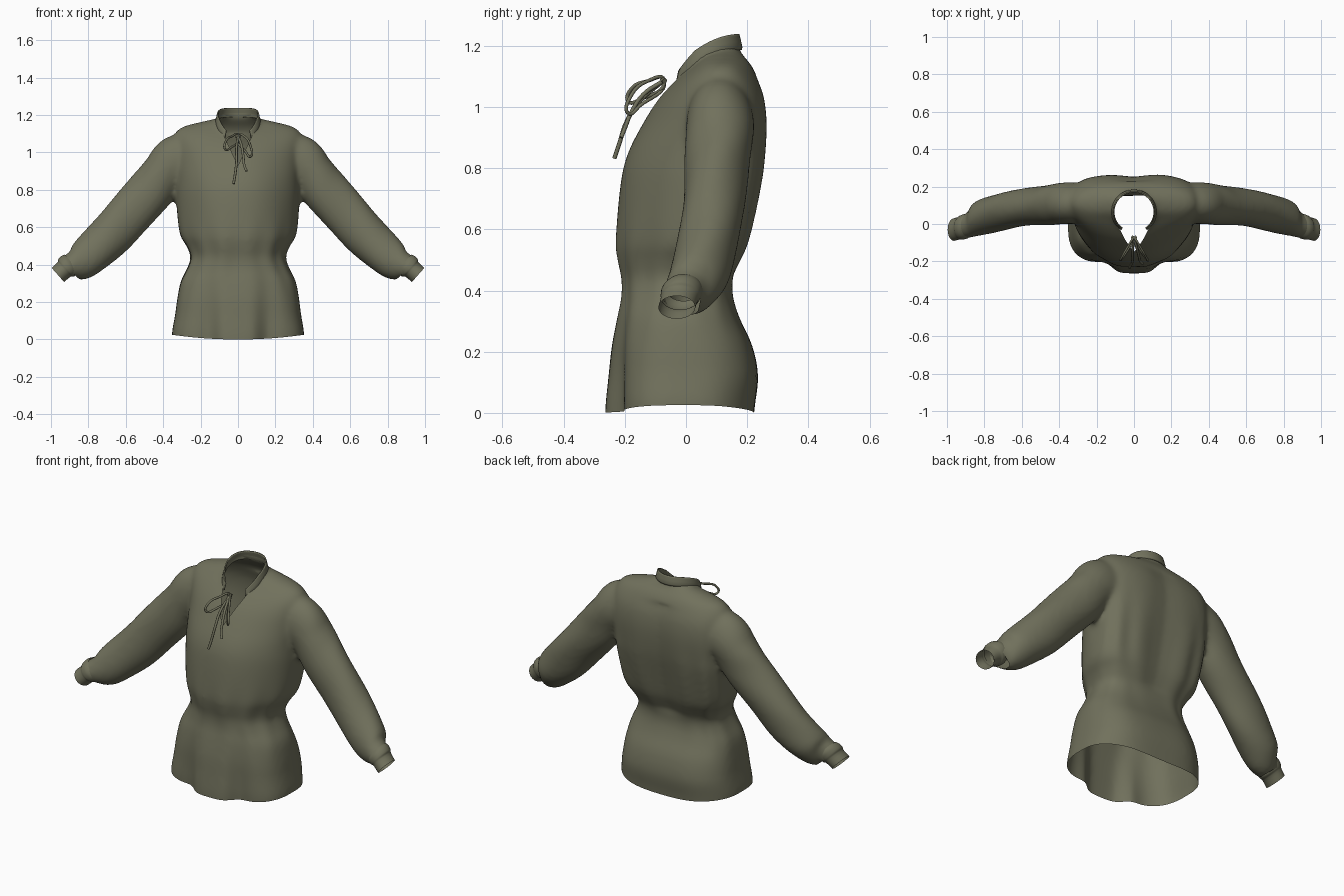
import bpy, bmesh
from math import sin, cos, pi, exp, radians, copysign
from mathutils import Vector

old = bpy.data.objects.get("Cube")
if old:
    bpy.data.objects.remove(old, do_unlink=True)

# One cloth colour
cloth = bpy.data.materials.new("olive cloth")
cloth.use_nodes = True
COLOUR = (0.165, 0.165, 0.108, 1)
cloth.diffuse_color = COLOUR
shader = cloth.node_tree.nodes["Principled BSDF"]
shader.inputs["Base Color"].default_value = COLOUR
shader.inputs["Roughness"].default_value = 0.9


def resample(keys, steps):
    """Smooth curve through tuples of any length."""
    out = []
    last = len(keys) - 1
    for i in range(last):
        a, b, c, d = (keys[max(0, min(last, i + k))] for k in (-1, 0, 1, 2))
        for s in range(steps):
            t = s / steps
            out.append([q + 0.5 * t * (r - p + t * (2*p - 5*q + 4*r - u + t * (3*(q - r) + u - p)))
                        for p, q, r, u in zip(a, b, c, d)])
    return out + [list(keys[-1])]


def loft(bm, rings, closed=True, caps=True):
    rows = [[bm.verts.new(p) for p in ring] for ring in rings]
    n = len(rows[0])
    for lo, hi in zip(rows, rows[1:]):
        for j in range(n if closed else n - 1):
            k = (j + 1) % n
            bm.faces.new((lo[j], lo[k], hi[k], hi[j]))
    if caps:
        bm.faces.new(rows[0][::-1])
        bm.faces.new(rows[-1])


def make(name, bm):
    bmesh.ops.recalc_face_normals(bm, faces=bm.faces[:])
    mesh = bpy.data.meshes.new(name)
    bm.to_mesh(mesh)
    bm.free()
    obj = bpy.data.objects.new(name, mesh)
    bpy.context.collection.objects.link(obj)
    mesh.materials.append(cloth)
    return obj


def smooth(obj, angle=50):
    bpy.ops.object.select_all(action='DESELECT')
    obj.select_set(True)
    bpy.context.view_layer.objects.active = obj
    bpy.ops.object.shade_smooth_by_angle(angle=radians(angle))


def torso_ring(z, w, front, mid, back, front_e, back_e, n=96):
    """Rounded section with a hem pleat, a spine hollow and gathered folds."""
    gather = exp(-((z - 0.44) / 0.15) ** 2)
    drape = exp(-((z - 0.6) / 0.22) ** 2)
    ring = []
    for i in range(n):
        a = 2 * pi * i / n
        c, s = cos(a), sin(a)
        e, deep = (back_e, back - mid) if s > 0 else (front_e, mid - front)
        fold = 1 + 0.02 * gather * sin(13 * a + 0.6) + 0.006 * sin(7 * a + 5 * z)
        if s > 0:
            fold += 0.04 * drape * s * cos(12 * (a - pi / 2) + pi)
        x = w * copysign(abs(c) ** e, c) * (1 + (fold - 1) * 0.5)
        y = deep * copysign(abs(s) ** e, s) * fold
        if s < 0 and z < 0.4:
            t = max(0, min(1, (abs(x) - 0.07) / 0.09))
            dent = 0.035 * t * t * (3 - 2*t) + 0.02 * exp(-((abs(x) - 0.16) / 0.05) ** 2)
            y += dent * (1 - max(z, 0) / 0.4) * abs(s)
        if s > 0 and 0.45 < z < 1.1:
            y -= 0.012 * exp(-(x / 0.07) ** 2)
        ring.append((x, mid + y, z))
    return ring


# Torso keys: height, half width, front, widest line, back, front and back squareness
torso = [(-.05, .352, -.262, -.02, .22, .72, .7), (.02, .352, -.262, -.02, .226, .72, .7),
         (.12, .338, -.252, -.01, .237, .72, .7), (.22, .325, -.242, -.01, .217, .75, .7),
         (.31, .307, -.226, -.01, .175, .8, .7), (.38, .273, -.212, 0, .153, .85, .68),
         (.44, .254, -.212, .01, .154, .9, .65), (.5, .276, -.225, .03, .18, .95, .62),
         (.57, .313, -.232, .055, .207, 1, .6), (.75, .33, -.215, .08, .246, 1, .56),
         (.85, .332, -.19, .09, .26, 1, .58), (.95, .338, -.138, .1, .265, 1, .6),
         (1.03, .343, -.087, .1, .257, 1, .65), (1.09, .34, -.032, .1, .237, 1, .75),
         (1.135, .3, .02, .11, .215, 1, .9), (1.165, .19, .05, .12, .19, 1, 1),
         (1.185, .1, .09, .13, .175, 1, 1)]

# Sleeve keys: centre x, y, z, half width across, half depth
sleeve = [(.18, .11, 1.02, .1, .09), (.32, .11, .957, .137, .11), (.4, .108, .88, .124, .11),
          (.474, .1, .786, .126, .106), (.59, .088, .66, .122, .1), (.698, .068, .54, .118, .1),
          (.8, .04, .445, .106, .098), (.855, .018, .405, .091, .086), (.9, -.01, .39, .064, .065),
          (.96, -.028, .345, .05, .058)]


def tube_rings(keys, side, n=40, crease=0.0):
    rings = []
    for i, (x, y, z, across, deep) in enumerate(keys):
        a, b = keys[max(0, i - 1)], keys[min(len(keys) - 1, i + 1)]
        d = Vector((b[0] - a[0], 0, b[2] - a[2])).normalized()
        ring = []
        for j in range(n):
            t = 2 * pi * j / n
            f = 1 + crease * sin(3 * t + i * 0.5)
            u, v = across * cos(t) * f, deep * sin(t) * f
            ring.append((side * (x - d.z * u), y + v, z + d.x * u))
        rings.append(ring)
    return rings


NECK_Y, NECK_RX, NECK_RY = 0.065, 0.11, 0.108


def neck_height(y):
    """Curved line where collar meets shirt, rising to the nape."""
    return 1.20 - 2.6 * (0.175 - max(-0.05, min(0.175, y))) ** 2


# Shirt body: torso, neck and sleeves fused into one cloth surface
bm = bmesh.new()
loft(bm, [torso_ring(*k) for k in resample(torso, 4)])
loft(bm, [[(NECK_RX * cos(2 * pi * i / 48), NECK_Y + NECK_RY * sin(2 * pi * i / 48), z)
           for i in range(48)] for z in (1.0, 1.15, 1.35)])
for side in (-1, 1):
    loft(bm, tube_rings(resample(sleeve, 5), side, crease=0.02))
body = make("shirt_body", bm)
remesh = body.modifiers.new("fuse", 'REMESH')
remesh.mode = 'VOXEL'
remesh.voxel_size = 0.012
relax = body.modifiers.new("relax", 'SMOOTH')
relax.factor = 0.5
relax.iterations = 12
graph = bpy.context.evaluated_depsgraph_get()
fused = bpy.data.meshes.new_from_object(body.evaluated_get(graph))
body.modifiers.clear()
bm = bmesh.new()
bm.from_mesh(fused)


def trim(co, no):
    bmesh.ops.bisect_plane(bm, geom=bm.verts[:] + bm.edges[:] + bm.faces[:], dist=1e-5,
                           plane_co=co, plane_no=Vector(no).normalized(), clear_outer=True)


# Open the hem and wrists, then the neck along its curved line
trim((0, 0, 0), (0, 0, -1))
for s in (-1, 1):
    trim((s * .918, 0, .383), (s * .65, 0, -.75))
for v in bm.verts:
    v.co.z -= neck_height(v.co.y)
trim((0, 0, .01), (0, 0, 1))
for v in bm.verts:
    v.co.z += neck_height(v.co.y)

# Open the V at the throat
V_LOW, V_SLOPE = 0.93, 0.47
for s in (-1, 1):
    faces = [f for f in bm.faces if f.calc_center_median().y < 0.05
             and f.calc_center_median().z > 0.85 and abs(f.calc_center_median().x) < 0.2]
    edges = list({e for f in faces for e in f.edges})
    verts = list({v for f in faces for v in f.verts})
    bmesh.ops.bisect_plane(bm, geom=verts + edges + faces, dist=1e-5, plane_co=(0, 0, V_LOW),
                           plane_no=Vector((s, 0, -V_SLOPE)).normalized())
inside = []
for f in bm.faces:
    c = f.calc_center_median()
    if c.y < 0.03 and c.z > V_LOW and abs(c.x) < V_SLOPE * (c.z - V_LOW):
        inside.append(f)
bmesh.ops.delete(bm, geom=inside, context='FACES')

# Raise the hem slightly at the sides
for v in bm.verts:
    if v.co.z < 0.15:
        v.co.z += 0.025 * (v.co.x / 0.35) ** 2 * (1 - v.co.z / 0.15)
bm.to_mesh(body.data)
bm.free()
bpy.data.meshes.remove(fused)
smooth(body, 80)

# Standing collar, tapering towards the throat
bm = bmesh.new()
rows = []
for level, lean in ((0, .006), (.15, .008), (.5, .004), (.85, 0), (1, -.002)):
    row = []
    for i in range(49):
        a = radians(-55 + 290 * i / 48)
        x, y = (NECK_RX + lean) * cos(a), NECK_Y + (NECK_RY + lean) * sin(a)
        tall = 0.038 * min(1, 0.5 + min(i, 48 - i) / 12)
        row.append((x, y, neck_height(y) - 0.012 + level * (tall + 0.012)))
    rows.append(row)
loft(bm, rows, closed=False, caps=False)
collar = make("collar", bm)
thick = collar.modifiers.new("thickness", 'SOLIDIFY')
thick.thickness = 0.007
thick.offset = 0
smooth(collar)

# Cuffs: a puffed gather, then a narrow open band
cuff = [(.888, -.008, .41, .058, .06), (.902, -.013, .398, .064, .067), (.92, -.018, .383, .062, .065),
        (.93, -.021, .374, .052, .061), (.963, -.03, .345, .05, .06)]
for side, label in ((1, "left"), (-1, "right")):
    bm = bmesh.new()
    loft(bm, tube_rings(resample(cuff, 3), side), caps=False)
    smooth(make(label + "_cuff", bm))


# Throat lace: knot, two loops and two tails
def cord(name, points, cyclic=False, radius=0.006):
    curve = bpy.data.curves.new(name, 'CURVE')
    curve.dimensions = '3D'
    curve.bevel_depth = radius
    curve.bevel_resolution = 2
    curve.resolution_u = 8
    spline = curve.splines.new('BEZIER')
    spline.bezier_points.add(len(points) - 1)
    for bp, p in zip(spline.bezier_points, points):
        bp.co = p
        bp.handle_left_type = bp.handle_right_type = 'AUTO'
    spline.use_cyclic_u = cyclic
    curve.use_fill_caps = True
    curve.materials.append(cloth)
    obj = bpy.data.objects.new(name, curve)
    bpy.context.collection.objects.link(obj)


for s, drop, label in ((1, .04, "left"), (-1, 0, "right")):
    cord(label + "_lace_loop", [(0, -.072, 1.088), (s * .035, -.125, 1.085),
                                (s * .065, -.178, 1.06 - drop / 2), (s * .07, -.19, 1.02 - drop),
                                (s * .04, -.15, 1.025 - drop / 2)], cyclic=True)
cord("right_lace_tail", [(0, -.075, 1.085), (-.008, -.15, 1.02), (-.008, -.195, .95),
                         (-.016, -.218, .88), (-.024, -.234, .832)], radius=0.007)
cord("left_lace_tail", [(0, -.075, 1.085), (.018, -.14, 1.04), (.028, -.18, .98),
                        (.034, -.2, .93), (.046, -.212, .9)], radius=0.007)
cord("lace_knot", [(-.012, -.07, 1.085), (0, -.076, 1.09), (.012, -.07, 1.085)], radius=0.009)
